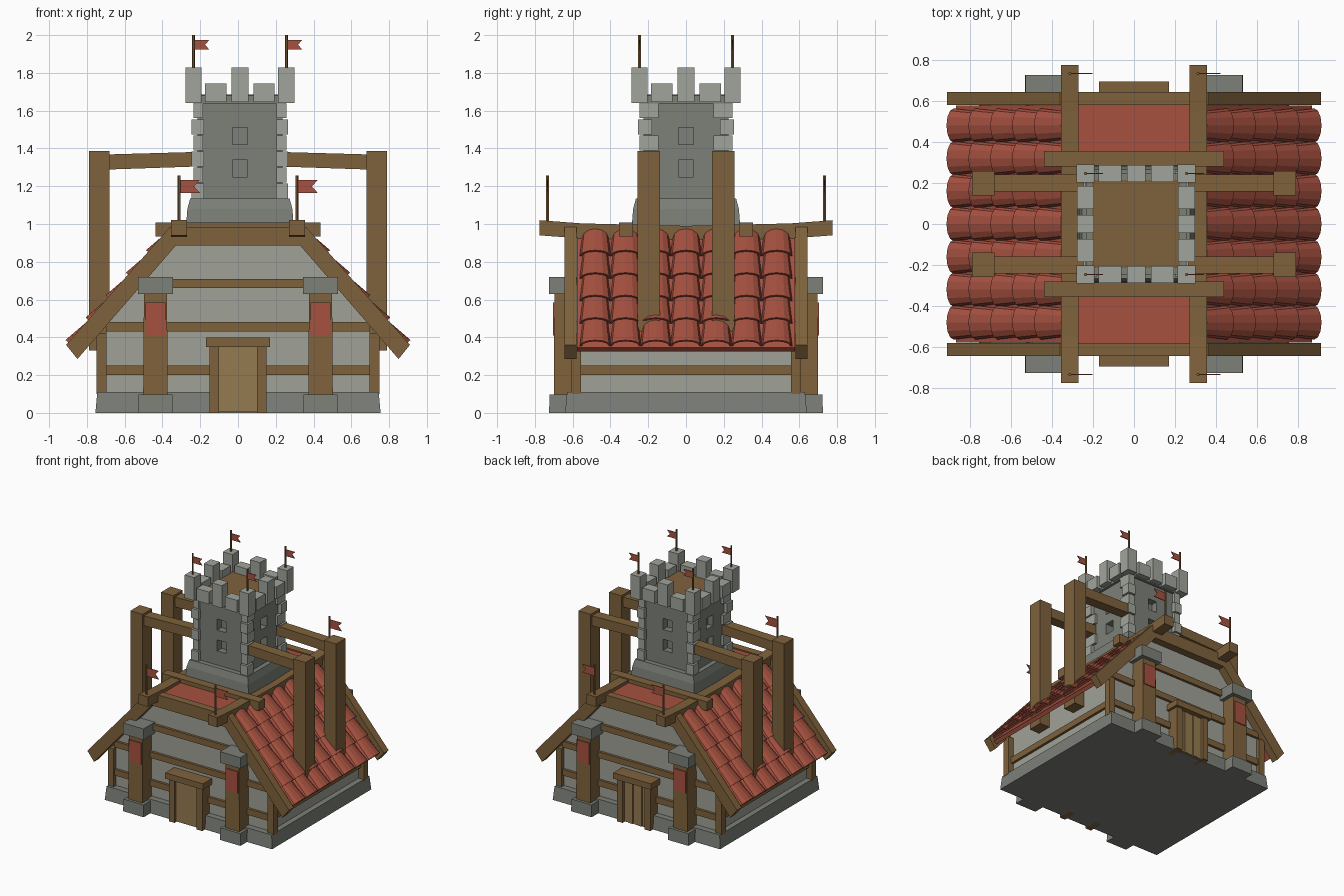
import bpy, bmesh, math
from mathutils import Vector

if "Cube" in bpy.data.objects:
    bpy.data.objects.remove(bpy.data.objects["Cube"])


def material(name, srgb):
    m = bpy.data.materials.new(name)
    m.diffuse_color = [(c / 255) ** 2.2 for c in srgb] + [1]
    m.use_nodes = True
    m.node_tree.nodes["Principled BSDF"].inputs["Base Color"].default_value = m.diffuse_color
    return m


WOOD = material("wood", (126, 98, 62))
PLANK = material("door_wood", (148, 122, 82))
RED = material("red_clay", (165, 82, 66))
PLASTER = material("plaster", (158, 160, 150))
STONE = material("stone", (124, 127, 120))
PALE = material("pale_stone", (160, 163, 154))
SIGNS = (-1, 1)


def finish(name, bm, mat):
    bmesh.ops.recalc_face_normals(bm, faces=bm.faces)
    me = bpy.data.meshes.new(name)
    bm.to_mesh(me)
    bm.free()
    me.materials.append(mat)
    ob = bpy.data.objects.new(name, me)
    bpy.context.collection.objects.link(ob)
    return ob


def skin(bm, rings):
    """Closed solid through a row of equal rings."""
    vs = [[bm.verts.new(p) for p in r] for r in rings]
    n = len(vs[0])
    for a, b in zip(vs, vs[1:]):
        for i in range(n):
            j = (i + 1) % n
            bm.faces.new((a[i], a[j], b[j], b[i]))
    bm.faces.new(vs[0])
    bm.faces.new(vs[-1])


def block(bm, x, y, z, tx=0, ty=0):
    """Box from ranges; tx, ty draw the top in on every side."""
    def ring(h, a, b):
        return [(x[0] + a, y[0] + b, h), (x[1] - a, y[0] + b, h),
                (x[1] - a, y[1] - b, h), (x[0] + a, y[1] - b, h)]
    skin(bm, [ring(z[0], 0, 0), ring(z[1], tx, ty)])


def boxes(name, mat, items):
    bm = bmesh.new()
    for it in items:
        block(bm, *it)
    return finish(name, bm, mat)


def prism(name, mat, pts, y0, y1):
    bm = bmesh.new()
    skin(bm, [[(x, y, z) for x, z in pts] for y in (y0, y1)])
    return finish(name, bm, mat)


def span(s, a, b):
    """Range a..b mirrored to side s."""
    return tuple(sorted((s * a, s * b)))


def mid(c, h):
    return (c - h, c + h)


# Stone plinth and gabled wall body
boxes("plinth", STONE, [(mid(0, .755), mid(0, .64), (0, .11), .01, .01)])
wall = [(.70, .1), (.70, .485), (.345, .885), (.3, .94)]
prism("walls", PLASTER, wall + [(-x, z) for x, z in reversed(wall)], -.58, .58)

# Wall timbers
boxes("corner_posts", WOOD, [(span(s, .695, .748), span(t, .555, .61), (.1, .42))
                             for s in SIGNS for t in SIGNS])
boxes("gable_rails", WOOD, [(mid(0, h), span(t, .57, .60), z) for t in SIGNS
      for h, z in ((.70, (.2, .25)), (.70, (.43, .48)), (.49, (.66, .71)))])
boxes("side_rails", WOOD, [(span(s, .69, .72), mid(0, .56), (.2, .25)) for s in SIGNS])

# Pillars with stone feet, caps and banners
corners = [(s, t) for s in SIGNS for t in SIGNS]
boxes("pillars", WOOD, [(mid(s * .437, .065), span(t, .56, .70), (.08, .64), .004, .004)
                        for s, t in corners])
boxes("pillar_feet", STONE, [(mid(s * .437, .093), span(t, .56, .725), (0, .098), .004, .003)
                             for s, t in corners])
boxes("pillar_caps", STONE, [(mid(s * .437, .092), span(t, .56, .725), (.63, .72))
                             for s, t in corners])
boxes("banners", RED, [(mid(s * .437, .054), span(t, .69, .705), (.41, .585))
                       for s, t in corners])

# Doors, plain in front and split planks behind
boxes("door_frames", WOOD, [it for t in SIGNS for it in (
    (span(1, .10, .15), span(t, .56, .675), (0, .36)),
    (span(-1, .10, .15), span(t, .56, .675), (0, .36)),
    (mid(0, .17), span(t, .56, .695), (.35, .398)))])
boxes("front_door", PLANK, [(mid(0, .102), (-.655, -.56), (.005, .352))])
boxes("back_door_planks", PLANK, [(mid(-.08 + .04 * i, .018), (.56, .652 + .005 * (i % 2)),
                                   (.005, .352)) for i in range(5)])

# Bargeboards and roof deck
outer = [(.91, .36), (.36, .985)]
inner = [(-.85, .285), (-.33, .885)]
barge = outer + [(-x, z) for x, z in reversed(outer)] + inner + [(-x, z) for x, z in reversed(inner)]
for t, side in ((-1, "front"), (1, "back")):
    prism(side + "_bargeboard", WOOD, barge, *span(t, .58, .642))
boxes("flat_roof", RED, [(mid(0, .3), mid(0, .58), (.90, .975))])

# Sloping roofs with five courses of seven barrel tiles
P0, P1 = Vector((.335, 0, .94)), Vector((.868, 0, .345))
run = (P1 - P0).length
down = (P1 - P0) / run
up = Vector((-down.z, 0, down.x))


def arc(u, yc, w, h, lift, s):
    pts = []
    for k, seq in ((0, range(7)), (.011, range(6, -1, -1))):
        for i in seq:
            a = math.pi * i / 6
            p = P0 + down * u + up * (lift + (h - k) * math.sin(a))
            pts.append((s * p.x, yc - (w - k) * math.cos(a), p.z))
    return pts


for s, side in ((-1, "left"), (1, "right")):
    low = [P0 - up * .03, P1 - up * .03]
    prism(side + "_roof_deck", RED, [(s * p.x, p.z) for p in (P0, P1, low[1], low[0])], -.578, .578)
    bm = bmesh.new()
    for r in range(5):
        for c in range(-3, 4):
            u = r * run / 5
            skin(bm, [arc(u - .03, c * .16, .066, .036, 0, s),
                      arc(u + run / 5, c * .16, .083, .047, .014, s)])
    finish(side + "_roof_tiles", bm, RED)

# Ridge beams with upturned ends, and cross beams
for s, side in ((-1, "left"), (1, "right")):
    bm = bmesh.new()
    skin(bm, [[(s * .313 - .042, y, z - .08), (s * .313 + .042, y, z - .08),
               (s * .313 + .042, y, z), (s * .313 - .042, y, z)]
              for y, z in ((-.775, 1.02), (-.55, 1.003), (0, .99), (.55, 1.003), (.775, 1.02))])
    finish(side + "_ridge_beam", bm, WOOD)
boxes("cross_beams", WOOD, [(mid(0, .438), span(t, .28, .355), (.935, 1.008)) for t in SIGNS])

# Tower base, shaft and cut windows
CX = .01
boxes("tower_base", STONE, [(mid(CX, .288), mid(0, .29), (.95, 1.08), .01, .01),
                            (mid(CX, .278), mid(0, .28), (1.08, 1.135), .015, .015)])
shaft = boxes("tower_shaft", STONE, [(mid(CX, .225), mid(0, .225), (1.1, 1.65))])
holes = []
for z in ((1.25, 1.34), (1.42, 1.51)):
    for s in SIGNS:
        holes.append((mid(CX, .04), span(s, .17, .3), z))
        holes.append((span(s, .17, .3), mid(0, .04), z))
cutter = boxes("window_cutter", STONE, holes)
cutter.hide_render = True
cutter.hide_viewport = True
mod = shaft.modifiers.new("windows", "BOOLEAN")
mod.operation, mod.solver, mod.object = "DIFFERENCE", "EXACT", cutter

# Corner stones, alternating in length
quoins = []
for s, t in corners:
    for i in range(6):
        odd = i % 2
        o = .255 - .009 * odd
        x = span(s, o - (.065, .052)[odd], o)
        quoins.append(((x[0] + CX, x[1] + CX), span(t, o - (.075, .10)[odd], o),
                       (1.135 + .085 * i, 1.214 + .085 * i)))
boxes("corner_stones", PALE, quoins)

# Battlements
boxes("tower_cornice", STONE, [(mid(CX, .245), mid(0, .245), (1.635, 1.68))])
boxes("tower_floor", WOOD, [(mid(CX, .215), mid(0, .215), (1.66, 1.685))])
merlons = [(mid(CX + s * .246, .043), mid(t * .246, .043), (1.64, 1.828)) for s, t in corners]
for s in SIGNS:
    for p, h, top in ((0, .045, 1.828), (-.128, .056, 1.745), (.128, .056, 1.745)):
        merlons.append((mid(CX + p, h), mid(s * .246, .041), (1.645, top)))
        merlons.append((mid(CX + s * .246, .041), mid(p, h), (1.645, top)))
boxes("merlons", PALE, merlons)

# Outer posts tied to the tower by beams
boxes("outer_posts", WOOD, [(span(s, .68, .79), mid(t * .198, .06), (.33, 1.387))
                            for s, t in corners])
for s, t in corners:
    side = ("left" if s < 0 else "right") + ("_front" if t < 0 else "_back")
    prism(side + "_tie_beam", WOOD, [(s * .2, 1.305), (s * .70, 1.288), (s * .70, 1.368), (s * .2, 1.382)],
          *span(t, .158, .242))


# Flags with swallow tails
def flag(name, x, y, z0, z1, length, height):
    bm = bmesh.new()
    skin(bm, [[(x + .008 * math.cos(a * math.pi / 3), y + .008 * math.sin(a * math.pi / 3), z)
               for a in range(6)] for z in (z0, z1)])
    finish(name + "_pole", bm, WOOD)
    top, bot = z1 - .025, z1 - .025 - height
    prism(name + "_cloth", RED, [(x, top), (x + length, top), (x + length * .72, (top + bot) / 2),
                                 (x + length, bot), (x, bot)], y - .003, y + .003)


for i, (s, t) in enumerate(corners):
    flag("beam_flag_%d" % i, s * .312, t * .733, 1.0, 1.258, .11, .068)
    flag("tower_flag_%d" % i, CX + s * .246, t * .246, 1.81, 2.0, .085, .052)
